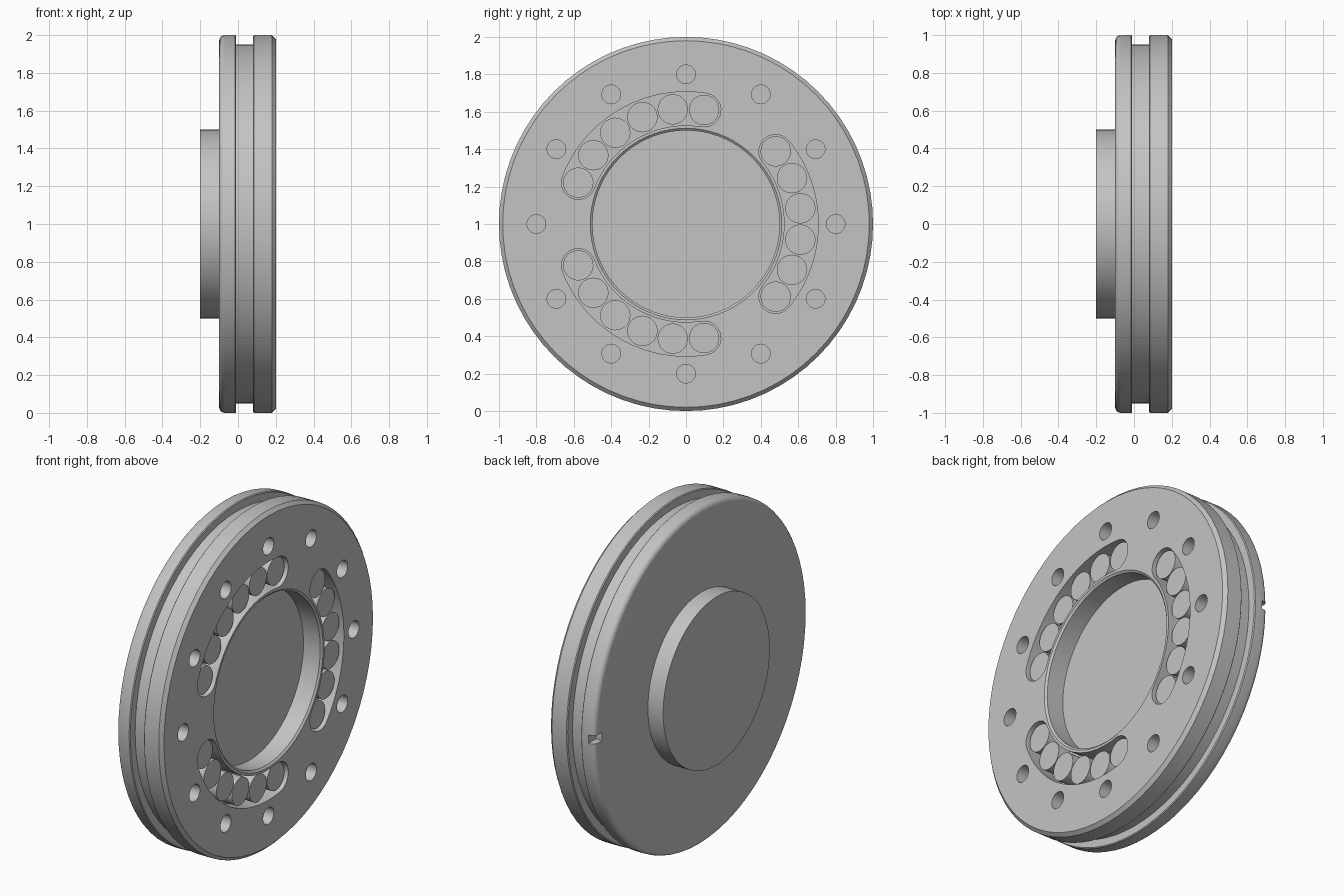
import bpy
import bmesh
from math import cos, sin, pi, radians
from mathutils import Vector

cube = bpy.data.objects.get("Cube")
if cube:
    bpy.data.objects.remove(cube, do_unlink=True)

# One plain metal colour
metal = bpy.data.materials.new("grey_metal")
metal.use_nodes = True
GREY = (0.55, 0.55, 0.55, 1)
metal.diffuse_color = GREY
metal.node_tree.nodes["Principled BSDF"].inputs["Base Color"].default_value = GREY

AXIS_Z = 1.0      # height of the disc centre
SLOT_R = 0.617    # pitch radius of slots and rollers


def finish(bm, name):
    bmesh.ops.recalc_face_normals(bm, faces=bm.faces)
    mesh = bpy.data.meshes.new(name)
    bm.to_mesh(mesh)
    bm.free()
    mesh.materials.append(metal)
    obj = bpy.data.objects.new(name, mesh)
    obj.location.z = AXIS_Z
    bpy.context.collection.objects.link(obj)
    return obj


def select(obj):
    bpy.ops.object.select_all(action='DESELECT')
    obj.select_set(True)
    bpy.context.view_layer.objects.active = obj


def lathe(name, profile, steps=72):
    """Turn (x, radius) points around the x axis."""
    bm = bmesh.new()
    verts = [bm.verts.new((x, 0, r)) for x, r in profile]
    edges = [bm.edges.new(pair) for pair in zip(verts, verts[1:])]
    bmesh.ops.spin(bm, geom=verts + edges, cent=(0, 0, 0), axis=(1, 0, 0),
                   angle=2 * pi, steps=steps)
    bmesh.ops.remove_doubles(bm, verts=bm.verts, dist=0.0005)
    return finish(bm, name)


def prism(bm, outline, x0, x1):
    """Extrude a (y, z) outline along x."""
    face = bm.faces.new([bm.verts.new((x0, y, z)) for y, z in outline])
    new = bmesh.ops.extrude_face_region(bm, geom=[face])["geom"]
    moved = [v for v in new if isinstance(v, bmesh.types.BMVert)]
    bmesh.ops.translate(bm, verts=moved, vec=Vector((x1 - x0, 0, 0)))


def arc(radius, start, end, count, centre=(0, 0)):
    return [(centre[0] + radius * cos(start + (end - start) * i / count),
             centre[1] + radius * sin(start + (end - start) * i / count))
            for i in range(count + 1)]


def polar(radius, angle):
    return radius * cos(angle), radius * sin(angle)


def circle(radius, centre):
    return arc(radius, 0, 2 * pi, 28, centre)[:-1]


# Turned body: boss, rounded back flange, rim groove, bevelled front flange, recess
fillet = [(-0.07 - 0.03 * cos(a), 0.97 + 0.03 * sin(a))
          for a in (radians(d) for d in range(0, 91, 18))]
body = lathe("flange_body", [
    (-0.2, 0), (-0.2, 0.5), (-0.1, 0.5)] + fillet + [
    (-0.015, 1), (-0.01, 0.995), (-0.01, 0.95),
    (0.08, 0.95), (0.08, 0.995), (0.085, 1),
    (0.18, 1), (0.2, 0.98), (0.2, 0.512), (0.19, 0.5), (0.08, 0.5), (0.08, 0)])

# Cutter: bolt holes, curved slots and the rim notch
bm = bmesh.new()
for i in range(12):
    prism(bm, circle(0.05, polar(0.8, i * pi / 6)), 0.1, 0.25)
half, width = radians(39), 0.09
for i in range(3):
    mid = i * 2 * pi / 3
    a, b = mid - half, mid + half
    outline = (arc(SLOT_R + width, a, b, 24)
               + arc(width, b, b + pi, 12, polar(SLOT_R, b))[1:-1]
               + arc(SLOT_R - width, b, a, 24)
               + arc(width, a + pi, a + 2 * pi, 12, polar(SLOT_R, a))[1:-1])
    prism(bm, outline, 0.1, 0.25)
prism(bm, [(0.93, -0.025), (1.1, -0.025), (1.1, 0.025), (0.93, 0.025)], -0.15, -0.06)
cutter = finish(bm, "cutter")
cutter.hide_render = True

select(body)
cut = body.modifiers.new("cut", 'BOOLEAN')
cut.operation, cut.solver, cut.object = 'DIFFERENCE', 'EXACT', cutter
bpy.ops.object.modifier_apply(modifier="cut")
bpy.data.objects.remove(cutter, do_unlink=True)

# Rollers, six in each slot
bm = bmesh.new()
for slot in range(3):
    for k in range(6):
        angle = slot * 2 * pi / 3 + radians(15.6) * (k - 2.5)
        prism(bm, circle(0.081, polar(SLOT_R, angle)), 0.1, 0.18)
rollers = finish(bm, "rollers")

for obj in (body, rollers):
    select(obj)
    bpy.ops.object.shade_smooth_by_angle(angle=radians(30))
